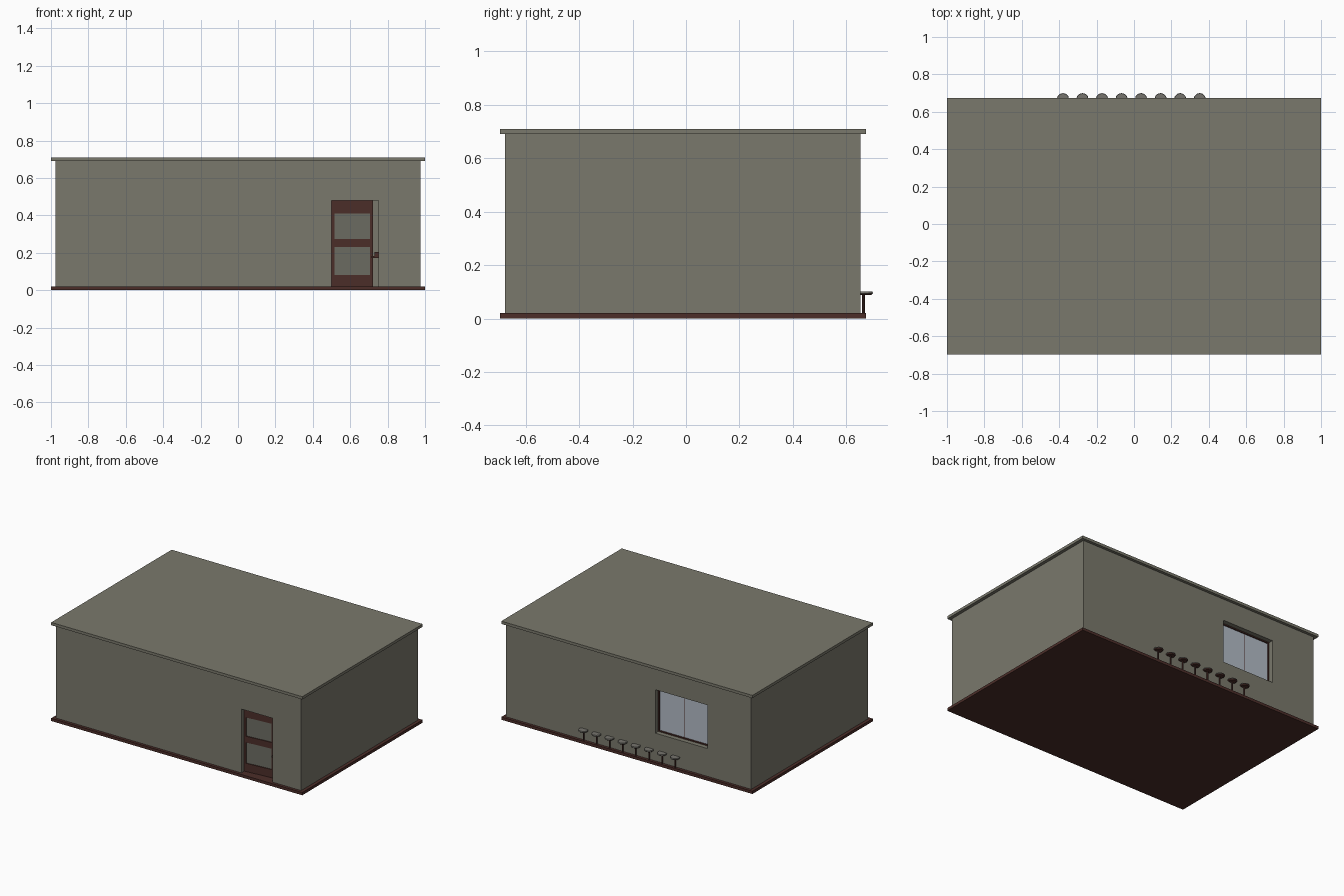
import bpy, bmesh, math
from mathutils import Matrix, Vector

if "Cube" in bpy.data.objects:
    bpy.data.objects.remove(bpy.data.objects["Cube"])


def material(name, rgb):
    m = bpy.data.materials.new(name)
    m.diffuse_color = (*rgb, 1)
    m.use_nodes = True
    m.node_tree.nodes["Principled BSDF"].inputs["Base Color"].default_value = m.diffuse_color
    return m


WALL = material("olive grey plaster", (0.195, 0.19, 0.15))
BROWN = material("dark red brown wood", (0.072, 0.027, 0.022))
GLASS = material("pale blue glass", (0.45, 0.50, 0.57))
PANE = material("smoky door pane", (0.15, 0.15, 0.125))
SEAT = material("grey seat", (0.18, 0.175, 0.155))


def finish(name, bm, mat):
    me = bpy.data.meshes.new(name)
    bm.to_mesh(me)
    bm.free()
    me.materials.append(mat)
    ob = bpy.data.objects.new(name, me)
    bpy.context.collection.objects.link(ob)
    return ob


def box(name, x, y, z, mat):
    """Box from (min, max) pairs."""
    bm = bmesh.new()
    bmesh.ops.create_cube(bm, size=1)
    for v in bm.verts:
        v.co = Vector([lo + (c + 0.5) * (hi - lo) for c, (lo, hi) in zip(v.co, (x, y, z))])
    return finish(name, bm, mat)


def cylinder(name, x, y, z0, z1, r0, r1, sides, mat):
    bm = bmesh.new()
    bmesh.ops.create_cone(bm, cap_ends=True, segments=sides, radius1=r0, radius2=r1,
                          depth=z1 - z0, matrix=Matrix.Translation((x, y, (z0 + z1) / 2)))
    return finish(name, bm, mat)


def cut(target, x, y, z):
    cutter = box("cutter", x, y, z, WALL)
    cutter.hide_render = True
    mod = target.modifiers.new("cut", 'BOOLEAN')
    mod.operation = 'DIFFERENCE'
    mod.solver = 'EXACT'
    mod.object = cutter
    bpy.context.view_layer.objects.active = target
    bpy.ops.object.modifier_apply(modifier=mod.name)
    bpy.data.objects.remove(cutter)


# floor slab and flat roof
box("floor_slab", (-1, 1), (-0.697, 0.673), (0, 0.02), BROWN)
box("roof", (-1, 1), (-0.697, 0.673), (0.69, 0.71), WALL)

# hollow walls with a door opening in front and a window opening behind
walls = box("walls", (-0.977, 0.977), (-0.677, 0.653), (0.02, 0.69), WALL)
cut(walls, (-0.93, 0.93), (-0.63, 0.606), (0, 0.8))
cut(walls, (0.5, 0.75), (-0.8, -0.5), (0, 0.48))
cut(walls, (-0.627, -0.213), (0.5, 0.8), (0.22, 0.533))

# window: glass set deep in the opening, thin wooden frame
box("window_glass", (-0.627, -0.213), (0.606, 0.612), (0.22, 0.533), GLASS)
for i, x in enumerate((-0.627, -0.221)):
    box(f"window_side_{i}", (x, x + 0.008), (0.606, 0.62), (0.22, 0.533), BROWN)
for i, z in enumerate((0.22, 0.525)):
    box(f"window_rail_{i}", (-0.619, -0.221), (0.606, 0.62), (z, z + 0.008), BROWN)
box("window_mullion", (-0.422, -0.418), (0.606, 0.614), (0.228, 0.525), BROWN)

# door leaf, built from its hinge and swung slightly inwards
W = 0.222
leaf = [box("door_pane", (0.01, W - 0.01), (0.006, 0.012), (0.03, 0.47), PANE)]
for i, (z0, z1) in enumerate(((0.021, 0.08), (0.23, 0.275), (0.41, 0.479))):
    leaf.append(box(f"door_rail_{i}", (0, W), (0, 0.018), (z0, z1), BROWN))
for i, x in enumerate((0, W - 0.015)):
    leaf.append(box(f"door_stile_{i}", (x, x + 0.015), (0, 0.018), (0.021, 0.479), BROWN))
leaf.append(box("door_handle", (W - 0.008, W + 0.028), (-0.012, 0.0), (0.172, 0.184), BROWN))
leaf.append(box("door_latch", (W + 0.008, W + 0.028), (-0.012, 0.0), (0.184, 0.204), BROWN))
swing = Matrix.Translation((0.5, -0.645, 0)) @ Matrix.Rotation(math.radians(5), 4, 'Z')
for part in leaf:
    part.data.transform(swing)

# row of stools along the back wall
for i in range(8):
    x = -0.38 + i * 0.1045
    cylinder(f"stool_post_{i}", x, 0.664, 0.02, 0.09, 0.005, 0.005, 8, BROWN)
    cylinder(f"stool_rim_{i}", x, 0.667, 0.088, 0.094, 0.026, 0.033, 12, BROWN)
    cylinder(f"stool_seat_{i}", x, 0.667, 0.094, 0.101, 0.033, 0.031, 12, SEAT)
